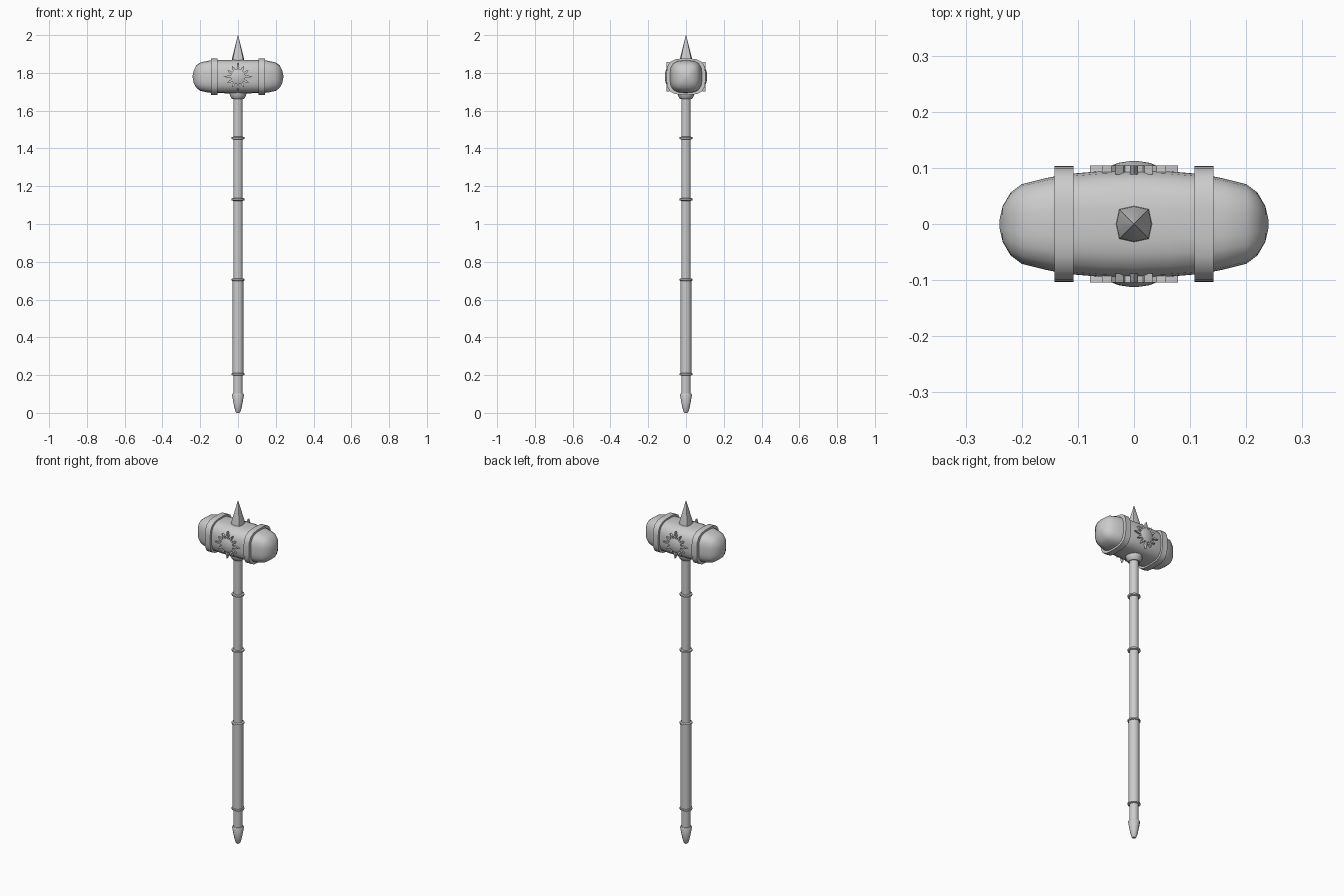
import bpy, bmesh, math
from mathutils import Matrix, Vector

cube = bpy.data.objects.get("Cube")
if cube:
    bpy.data.objects.remove(cube)

steel = bpy.data.materials.new("grey_steel")
steel.use_nodes = True
grey = (0.6, 0.6, 0.6, 1)
steel.diffuse_color = grey
steel.node_tree.nodes["Principled BSDF"].inputs["Base Color"].default_value = grey

HEAD_Z = 1.78


def finish(name, bm, angle=40):
    bmesh.ops.recalc_face_normals(bm, faces=bm.faces)
    mesh = bpy.data.meshes.new(name)
    bm.to_mesh(mesh)
    bm.free()
    mesh.materials.append(steel)
    obj = bpy.data.objects.new(name, mesh)
    bpy.context.collection.objects.link(obj)
    bpy.ops.object.select_all(action='DESELECT')
    obj.select_set(True)
    bpy.context.view_layer.objects.active = obj
    bpy.ops.object.shade_smooth_by_angle(angle=math.radians(angle))
    return obj


def section(a, b, sides, power):
    """Rounded-square outline; power 2 gives an ellipse."""
    pts = []
    for i in range(sides):
        t = 2 * math.pi * i / sides
        c, s = math.cos(t), math.sin(t)
        k = (abs(c) ** power + abs(s) ** power) ** (-1 / power)
        pts.append((a * c * k, b * s * k))
    return pts


def loft(name, rings, sides=12, power=2, matrix=Matrix(), angle=40):
    """Skin rings of (height, half width, half depth) along local z."""
    bm = bmesh.new()
    loops = [[bm.verts.new((x, y, h)) for x, y in section(a, b, sides, power)]
             for h, a, b in rings]
    for lo, hi in zip(loops, loops[1:]):
        for i in range(sides):
            j = (i + 1) % sides
            bm.faces.new((lo[i], lo[j], hi[j], hi[i]))
    bm.faces.new(loops[0][::-1])
    bm.faces.new(loops[-1])
    bmesh.ops.transform(bm, matrix=matrix, verts=bm.verts)
    return finish(name, bm, angle)


def turned(name, profile, **kw):
    return loft(name, [(z, r, r) for z, r in profile], **kw)


# Shaft, grip, pommel and collar
turned("shaft", [(0.08, 0.025), (1.72, 0.025)])
turned("grip", [(0.205, 0.029), (0.705, 0.029)])
turned("pommel", [(0, 0.008), (0.006, 0.013), (0.03, 0.02), (0.095, 0.032), (0.102, 0.028)])
turned("collar", [(1.662, 0.03), (1.668, 0.036), (1.685, 0.044), (1.71, 0.046)])
for i, z in enumerate((0.205, 0.705, 1.13, 1.455)):
    turned(f"shaft_ring_{i + 1}", [(z - 0.007, 0.027), (z - 0.004, 0.034),
                                   (z + 0.004, 0.034), (z + 0.007, 0.027)])

# Hammer head, lofted along x
along_x = Matrix(((0, 0, 1, 0), (1, 0, 0, 0), (0, 1, 0, HEAD_Z), (0, 0, 0, 1)))
half = [(0, 0.096, 0.088), (0.06, 0.094, 0.088), (0.12, 0.089, 0.087), (0.16, 0.081, 0.084),
        (0.2, 0.071, 0.075), (0.22, 0.056, 0.06), (0.234, 0.032, 0.035), (0.24, 0.006, 0.006)]
rings = [(-x, a, b) for x, a, b in half[:0:-1]] + half
loft("hammer_head", rings, sides=24, power=3.2, matrix=along_x, angle=60)

# Bands round the head
for side, x in (("left", 0.125), ("right", -0.125)):
    loft(side + "_band", [(x - 0.017, 0.103, 0.096), (x + 0.017, 0.103, 0.096)],
         sides=24, power=3.4, matrix=along_x)

# Top spike
turned("top_spike", [(1.855, 0.033), (1.88, 0.031), (2.0, 0.001)],
       sides=8, power=3.5, angle=30)

# Sun emblems on both faces: a domed disc and twelve pointed rays
for face, turn in (("front", 0), ("back", math.pi)):
    place = (Matrix.Translation((0, 0, HEAD_Z)) @ Matrix.Rotation(turn, 4, 'Z')
             @ Matrix.Rotation(math.pi / 2, 4, 'X'))
    turned(face + "_sun_disc", [(0.085, 0.04), (0.104, 0.04), (0.109, 0.028), (0.112, 0.008)],
           sides=16, matrix=place)
    bm = bmesh.new()
    for i in range(12):
        tip = 0.078 if i % 3 == 0 else 0.066
        spin = Matrix.Rotation(i * math.pi / 6, 3, 'Z')
        outline = [(0.036, -0.004), (0.05, -0.007), (tip, 0), (0.05, 0.007), (0.036, 0.004)]
        low, high = ([bm.verts.new(spin @ Vector((x, y, z))) for x, y in outline]
                     for z in (0.088, 0.104))
        bm.faces.new(low[::-1])
        bm.faces.new(high)
        for j in range(5):
            k = (j + 1) % 5
            bm.faces.new((low[j], low[k], high[k], high[j]))
    bmesh.ops.transform(bm, matrix=place, verts=bm.verts)
    finish(face + "_sun_rays", bm, 30)
